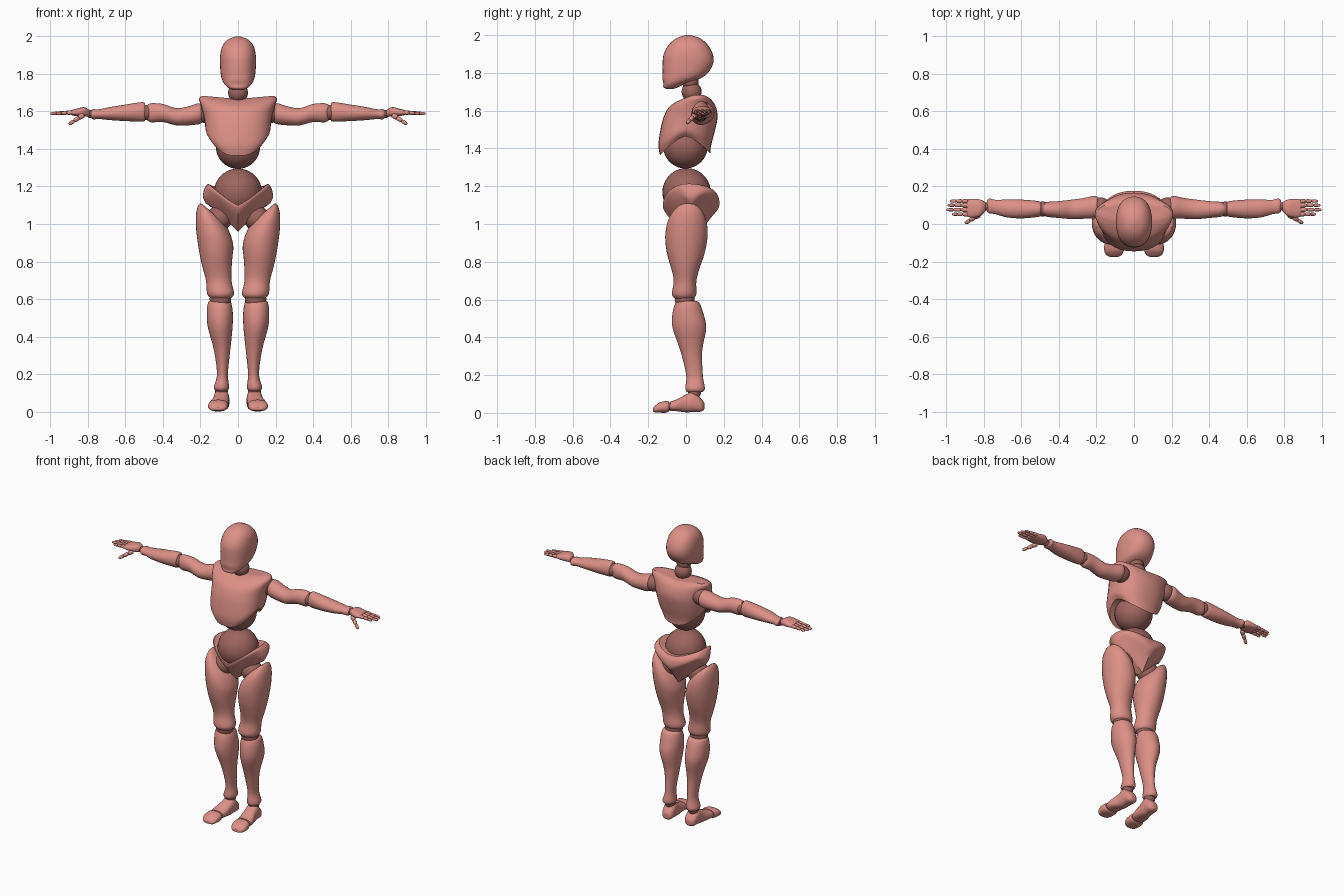
import bpy, bmesh, math
from mathutils import Vector

cube = bpy.data.objects.get("Cube")
if cube:
    bpy.data.objects.remove(cube, do_unlink=True)


def material(name, colour):
    mat = bpy.data.materials.new(name)
    mat.use_nodes = True
    mat.diffuse_color = colour
    mat.node_tree.nodes["Principled BSDF"].inputs["Base Color"].default_value = colour
    return mat


BODY = material("clay pink", (.72, .28, .24, 1))
JOINT = material("dark joint", (.34, .13, .11, 1))
parts = []


def finish(name, bm, mat, mirror):
    """Turn a bmesh into an object, mirrored across x when the part is paired."""
    bmesh.ops.recalc_face_normals(bm, faces=bm.faces[:])
    mesh = bpy.data.meshes.new(name)
    bm.to_mesh(mesh)
    bm.free()
    mesh.materials.append(mat)
    obj = bpy.data.objects.new(name, mesh)
    bpy.context.scene.collection.objects.link(obj)
    if mirror:
        obj.modifiers.new("Mirror", "MIRROR").use_clip = False
    parts.append(obj)
    return obj


def smooth_rows(rows, steps=4):
    """Catmull-Rom interpolation between the given cross-sections."""
    rows = [Vector(r) for r in rows]
    out = []
    for i in range(len(rows) - 1):
        p, a, b = rows[max(i - 1, 0)], rows[i], rows[i + 1]
        q = rows[min(i + 2, len(rows) - 1)]
        for k in range(steps):
            t = k / steps
            out.append(a + t / 2 * ((b - p) + t * (2 * p - 5 * a + 4 * b - q
                                                   + t * (3 * (a - b) + q - p))))
    return out + [rows[-1]]


def loft(name, axis, rows, mirror=True, power=2.0, warp=None, mat=BODY, sides=32):
    """Skin oval sections: position on axis, two centres, two radii."""
    order = {"x": (0, 1, 2), "y": (1, 0, 2), "z": (2, 0, 1)}[axis]
    rings = [(r, 1) for r in smooth_rows(rows)]
    caps = (.75, .45, .12)
    rings = ([(rings[0][0], s) for s in reversed(caps)] + rings
             + [(rings[-1][0], s) for s in caps])
    bm = bmesh.new()
    loops = []
    for row, scale in rings:
        loop = []
        for i in range(sides):
            ang = math.tau * i / sides
            c, s = math.cos(ang), math.sin(ang)
            u = math.copysign(abs(c) ** (2 / power), c)
            v = math.copysign(abs(s) ** (2 / power), s)
            co = Vector()
            co[order[0]] = row[0]
            co[order[1]] = row[1] + u * row[3] * scale
            co[order[2]] = row[2] + v * row[4] * scale
            loop.append(bm.verts.new(warp(co) if warp else co))
        loops.append(loop)
    for low, high in zip(loops, loops[1:]):
        for i in range(sides):
            j = (i + 1) % sides
            bm.faces.new((low[i], low[j], high[j], high[i]))
    bm.faces.new(loops[0])
    bm.faces.new(loops[-1])
    return finish(name, bm, mat, mirror)


def ball(name, centre, size, mirror=True, mat=JOINT):
    bm = bmesh.new()
    bmesh.ops.create_uvsphere(bm, u_segments=32, v_segments=20, radius=1)
    size = Vector(size) if isinstance(size, tuple) else Vector((size,) * 3)
    bmesh.ops.scale(bm, vec=size, verts=bm.verts)
    bmesh.ops.translate(bm, vec=Vector(centre), verts=bm.verts)
    return finish(name, bm, mat, mirror)


def digit(name, start, end, radius):
    """Three tapered phalanges between two points."""
    start, end = Vector(start), Vector(end)
    step = (end - start) / 3
    turn = step.to_track_quat("Z", "Y")
    size = step.length
    for k, label in enumerate(("base", "middle", "tip")):
        base, r = start + step * k, radius * (1 - .14 * k)
        loft(f"{name}_{label}", "z",
             [(0, 0, 0, r * .5, r * .5), (size * .15, 0, 0, r, r),
              (size * .8, 0, 0, r * .9, r * .9), (size, 0, 0, r * .45, r * .45)],
             warp=lambda co: base + turn @ co, sides=12)


# Head and neck
loft("head", "z", [
    (1.715, 0, -.085, .03, .018), (1.725, 0, -.08, .05, .04), (1.745, 0, -.06, .072, .06),
    (1.77, 0, -.025, .085, .1), (1.8, 0, -.004, .092, .12), (1.85, 0, .01, .096, .134),
    (1.9, 0, .012, .095, .13), (1.95, 0, .012, .083, .102), (1.985, 0, .012, .052, .06),
    (2, 0, .012, .01, .012)], mirror=False, power=2.3)
ball("neck_lower", (0, .03, 1.7), .053, False)
ball("neck_upper", (0, .022, 1.755), .045, False)


# Chest: arched over the waist ball, shoulders slightly raised
def chest_warp(co):
    arch = .1 * max(0, 1 - (abs(co.y) / .135) ** 1.5)
    dip = .015 * max(0, 1 - abs(co.x) / .17)
    co.z += arch * max(0, (1.57 - co.z) / .205) - dip * max(0, (co.z - 1.6) / .08)
    return co


loft("chest", "z", [
    (1.365, 0, -.005, .145, .133), (1.42, 0, -.006, .17, .14), (1.5, 0, .01, .176, .145),
    (1.57, 0, .025, .182, .142), (1.63, 0, .036, .197, .12), (1.665, 0, .052, .208, .085),
    (1.682, 0, .065, .195, .05)], mirror=False, power=2.3, warp=chest_warp)
ball("waist_upper", (0, -.003, 1.412), .118, False)
ball("waist_lower", (0, .003, 1.168), .128, False)


# Pelvis: V-shaped front edge, high sides and raised leg openings
def pelvis_warp(co):
    side = min(1, abs(co.x) / .16)
    low = .96 + .15 * side
    high = 1.1 + .115 * side ** 1.2
    if co.y > 0:
        high += .07 * (1 - side) * min(1, co.y / .1)
    co.z = low + (high - low) * co.z
    return co


loft("pelvis", "z", [
    (0, 0, .03, .172, .05), (.3, 0, .032, .186, .092), (.6, 0, .038, .184, .135),
    (.85, 0, .027, .174, .146), (1, 0, .015, .158, .138)],
    mirror=False, power=2.2, warp=pelvis_warp, sides=48)


# Legs
def thigh_warp(co):
    slant = .15 * max(0, min(1, 1 - (co.x - .02) / .18))
    co.z -= slant * max(0, (co.z - .75) / .35)
    return co


ball("hip_balls", (.1, .01, 1.03), .068)
loft("thighs", "z", [
    (.605, .092, -.01, .055, .05), (.63, .093, -.01, .072, .065), (.7, .103, -.005, .068, .06),
    (.78, .113, -.003, .079, .078), (.87, .12, -.001, .09, .1), (.97, .124, .002, .099, .112),
    (1.05, .13, .006, .094, .105), (1.1, .135, .01, .076, .08), (1.115, .138, .01, .05, .05)],
    warp=thigh_warp)
ball("knee_balls", (.094, -.006, .6), (.057, .052, .055))
loft("shins", "z", [
    (.11, .088, .048, .03, .04), (.13, .088, .048, .041, .052), (.2, .083, .045, .029, .044),
    (.33, .085, .028, .044, .058), (.45, .095, .018, .066, .089), (.53, .097, .01, .069, .081),
    (.58, .098, .008, .062, .064), (.592, .098, .006, .052, .05)])
ball("ankle_balls", (.088, .045, .108), .034)
loft("feet", "y", [
    (.097, .085, .036, .014, .016), (.082, .085, .04, .036, .033), (.04, .088, .06, .042, .055),
    (0, .091, .05, .043, .047), (-.05, .1, .04, .05, .031), (-.083, .103, .036, .047, .025)],
    power=2.5)
ball("toe_joints", (.104, -.086, .034), (.042, .02, .022))
loft("toes", "y", [
    (-.09, .104, .034, .046, .026), (-.105, .105, .032, .052, .031), (-.14, .107, .028, .052, .027),
    (-.163, .107, .02, .043, .018), (-.175, .106, .016, .024, .009)], power=2.5)

# Arms
ball("shoulder_balls", (.178, .088, 1.593), .054)
loft("upper_arms", "x", [
    (.187, .09, 1.59, .046, .046), (.21, .09, 1.588, .06, .056), (.27, .083, 1.576, .055, .05),
    (.33, .078, 1.572, .052, .046), (.4, .077, 1.592, .045, .048), (.46, .078, 1.593, .04, .051),
    (.482, .079, 1.594, .033, .043)])
ball("elbow_balls", (.487, .08, 1.594), .04)
loft("forearms", "x", [
    (.495, .08, 1.597, .034, .044), (.51, .08, 1.598, .042, .052), (.6, .08, 1.593, .05, .044),
    (.68, .083, 1.589, .047, .035), (.74, .091, 1.586, .038, .026), (.77, .096, 1.585, .04, .027),
    (.784, .096, 1.585, .03, .02)])

# Hands
ball("wrist_balls", (.787, .094, 1.587), .022)
loft("palms", "x", [
    (.792, .092, 1.59, .024, .018), (.82, .086, 1.598, .044, .025), (.86, .084, 1.595, .05, .02),
    (.89, .085, 1.594, .046, .013)], power=2.4)
for name, y, reach in (("index", .052, .97), ("middle", .076, 1),
                       ("ring", .1, .995), ("little", .122, .98)):
    digit(name + "_fingers", (.885, y, 1.595), (reach, y, 1.589), .0115)
digit("thumbs", (.825, .05, 1.582), (.9, .004, 1.533), .014)

# Smooth shading with crisp rims
for obj in bpy.context.selected_objects:
    obj.select_set(False)
for obj in parts:
    obj.select_set(True)
bpy.context.view_layer.objects.active = parts[0]
bpy.ops.object.shade_smooth_by_angle(angle=math.radians(40))
